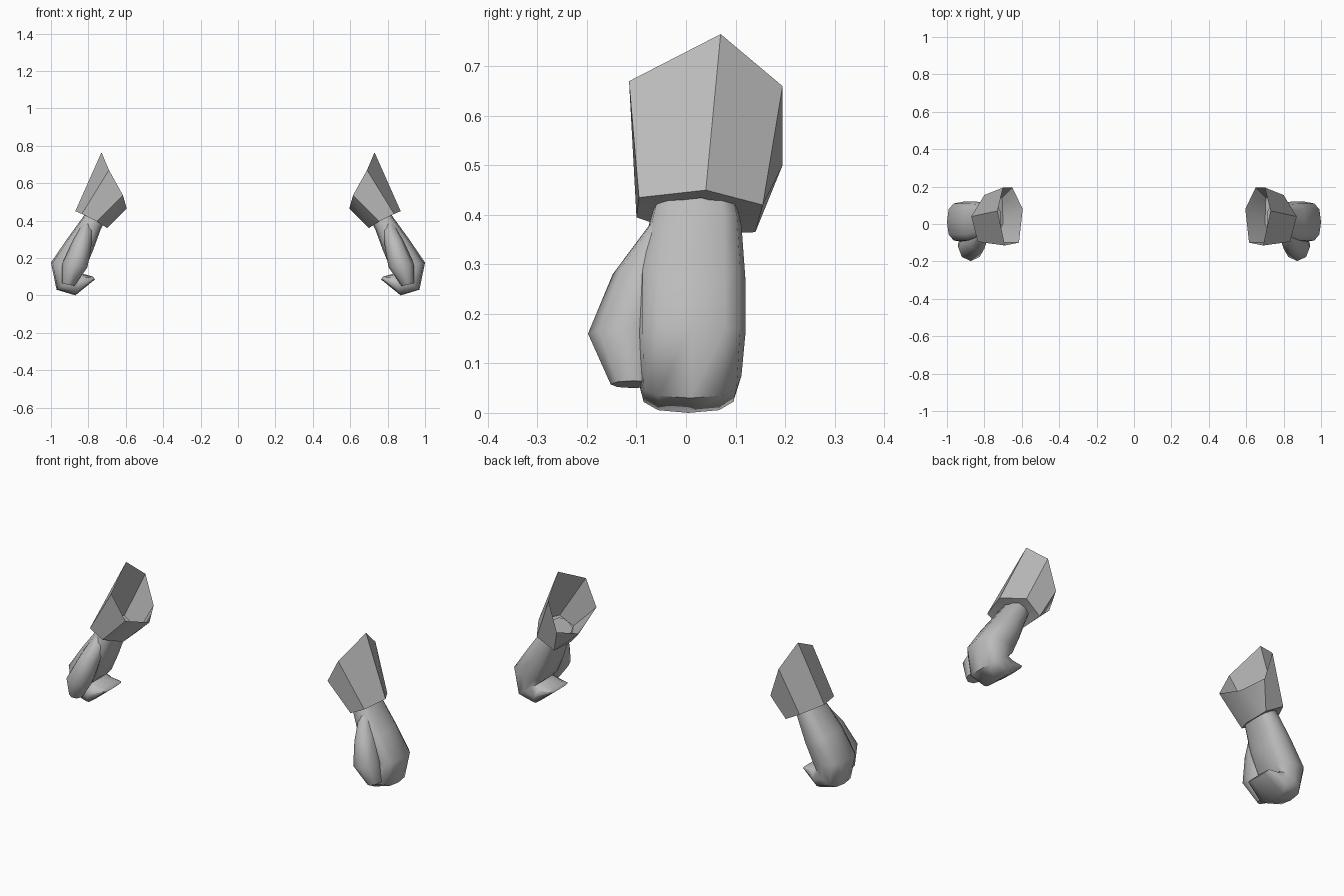
import bpy, bmesh, math
from mathutils import Vector

if "Cube" in bpy.data.objects:
    bpy.data.objects.remove(bpy.data.objects["Cube"])

grey = bpy.data.materials.new("glove grey")
grey.diffuse_color = (0.5, 0.5, 0.5, 1)
grey.use_nodes = True
grey.node_tree.nodes["Principled BSDF"].inputs["Base Color"].default_value = grey.diffuse_color


def loft(name, rings, cap_start, cap_end, angle):
    """Skin a list of equal-length rings and mirror the part to the other glove."""
    bm = bmesh.new()
    vs = [[bm.verts.new(p) for p in ring] for ring in rings]
    n = len(rings[0])
    for a, b in zip(vs, vs[1:]):
        for i in range(n):
            j = (i + 1) % n
            bm.faces.new((a[i], a[j], b[j], b[i]))
    if cap_start:
        bm.faces.new(vs[0][::-1])
    if cap_end:
        bm.faces.new(vs[-1])
    me = bpy.data.meshes.new(name)
    bm.to_mesh(me)
    bm.free()
    ob = bpy.data.objects.new(name, me)
    bpy.context.collection.objects.link(ob)
    me.materials.append(grey)
    bpy.ops.object.select_all(action='DESELECT')
    ob.select_set(True)
    bpy.context.view_layer.objects.active = ob
    bpy.ops.object.shade_smooth_by_angle(angle=math.radians(angle))
    mod = ob.modifiers.new("Mirror", 'MIRROR')
    mod.use_mirror_merge = False
    return ob


def section(ox, oz, ix, iz, y0, y1, n=12, power=0.7):
    """Rounded-box ring from an outer point to an inner point, y0 to y1 wide."""
    out, inn = Vector((ox, 0, oz)), Vector((ix, 0, iz))
    mid, half = (out + inn) / 2, (out - inn) / 2
    ring = []
    for k in range(n):
        a = 2 * math.pi * k / n
        c, s = math.cos(a), -math.sin(a)
        u = math.copysign(abs(c) ** power, c)
        v = math.copysign(abs(s) ** power, s)
        p = mid + half * u
        p.y = (y0 + y1) / 2 + v * (y1 - y0) / 2
        ring.append(p)
    return ring


# Flared cuff: slanted open rim, lower edge, then a lip turned in to the wrist
rim = [(0.73, 0.07, 0.765), (0.69, -0.115, 0.67), (0.615, -0.10, 0.535),
       (0.595, 0.08, 0.465), (0.65, 0.195, 0.50), (0.70, 0.195, 0.66)]
hem = [(0.87, 0.04, 0.45), (0.835, -0.095, 0.435), (0.755, -0.10, 0.395),
       (0.70, 0.0, 0.36), (0.705, 0.14, 0.365), (0.80, 0.155, 0.42)]
centre = Vector((0.775, 0.02, 0.415))
lip = [centre.lerp(Vector(p), 0.55) for p in hem]
loft("cuff", [rim, hem, lip], False, False, 50)

# Hand: wrist, knuckles, then fingers curled inward
loft("hand", [
    section(0.80, 0.46, 0.71, 0.40, -0.06, 0.10),
    section(0.835, 0.41, 0.735, 0.35, -0.075, 0.112),
    section(0.915, 0.30, 0.775, 0.24, -0.098, 0.12),
    section(1.00, 0.175, 0.815, 0.145, -0.098, 0.12),
    section(0.97, 0.03, 0.845, 0.12, -0.095, 0.112),
    section(0.87, 0.00, 0.828, 0.115, -0.095, 0.105),
    section(0.765, 0.085, 0.775, 0.10, -0.07, 0.085),
], True, True, 60)

# Thumb lying along the front of the hand
loft("thumb", [
    section(0.83, 0.40, 0.77, 0.37, -0.07, 0.00, 8, 1),
    section(0.88, 0.30, 0.785, 0.26, -0.148, -0.02, 8, 1),
    section(0.94, 0.17, 0.805, 0.15, -0.198, -0.05, 8, 1),
    section(0.94, 0.065, 0.875, 0.05, -0.152, -0.06, 8, 1),
], True, True, 60)
